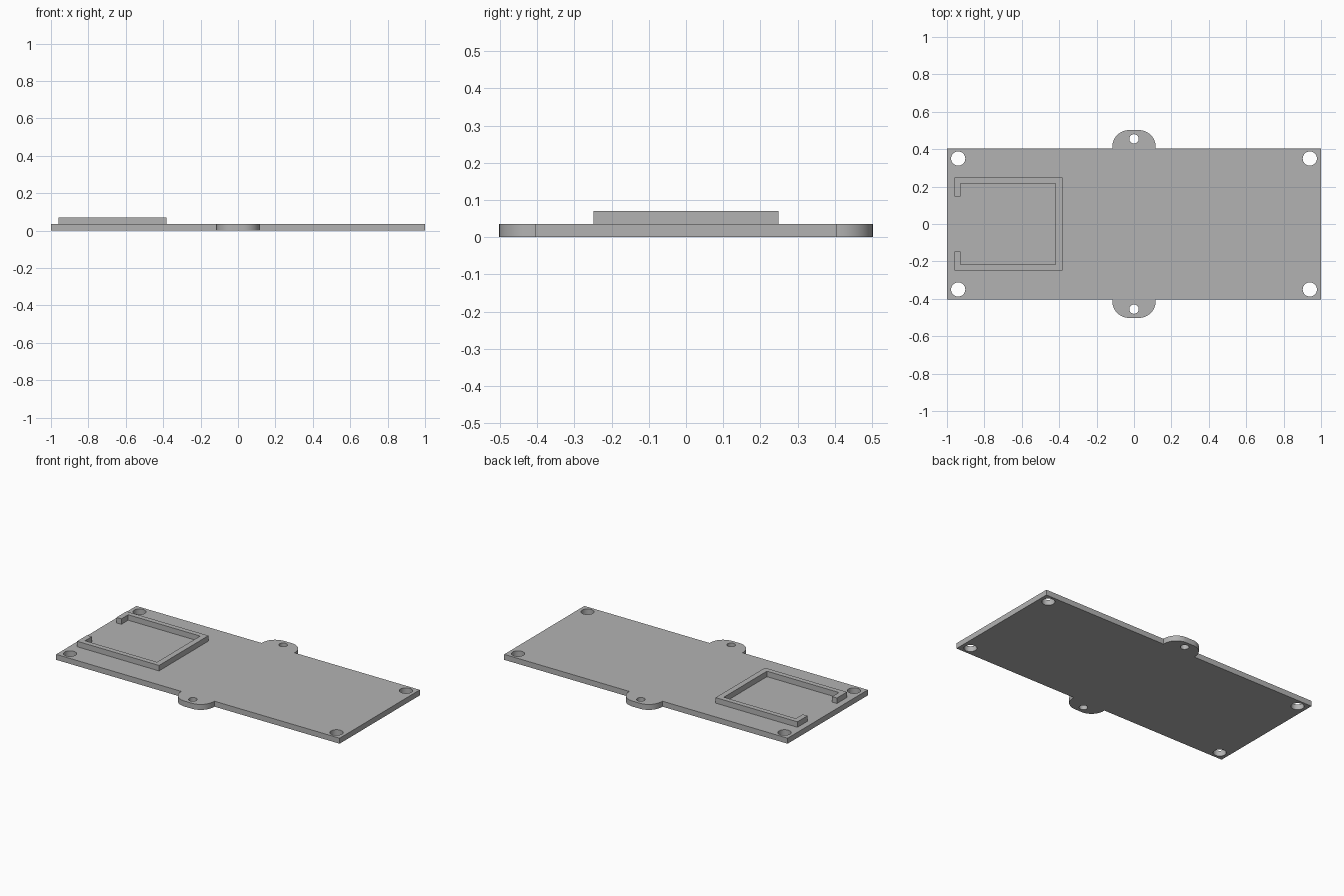
import bpy
from math import sin, cos, pi, radians

cube = bpy.data.objects.get("Cube")
if cube:
    bpy.data.objects.remove(cube, do_unlink=True)

grey = bpy.data.materials.new("plain grey")
grey.use_nodes = True
colour = (0.45, 0.45, 0.45, 1)
grey.diffuse_color = colour
grey.node_tree.nodes["Principled BSDF"].inputs["Base Color"].default_value = colour

THICK = 0.035
HALF_Y = 0.404
TAB_X, TAB_Y, TAB_R = 0.116, 0.502, 0.09


def arc(cx, cy, r, start, end, steps):
    """Points along an arc, angles in degrees."""
    angles = [radians(start + (end - start) * i / steps) for i in range(steps + 1)]
    return [(cx + r * cos(a), cy + r * sin(a)) for a in angles]


def circle(cx, cy, r, sides=32):
    return arc(cx, cy, r, 0, 360, sides)[:-1]


def slab(name, loops, z0, z1):
    """Extruded flat shape: the first loop is the outline, the rest are holes."""
    curve = bpy.data.curves.new(name, "CURVE")
    curve.dimensions = "2D"
    curve.fill_mode = "BOTH"
    curve.extrude = (z1 - z0) / 2
    for loop in loops:
        spline = curve.splines.new("POLY")
        spline.points.add(len(loop) - 1)
        for point, (x, y) in zip(spline.points, loop):
            point.co = (x, y, 0, 1)
        spline.use_cyclic_u = True
    curve.materials.append(grey)
    ob = bpy.data.objects.new(name, curve)
    ob.location.z = (z0 + z1) / 2
    bpy.context.collection.objects.link(ob)
    bpy.ops.object.select_all(action="DESELECT")
    ob.select_set(True)
    bpy.context.view_layer.objects.active = ob
    bpy.ops.object.convert(target="MESH")
    # Weld the caps to the walls
    bpy.ops.object.mode_set(mode="EDIT")
    bpy.ops.mesh.select_all(action="SELECT")
    bpy.ops.mesh.remove_doubles(threshold=0.0001)
    bpy.ops.mesh.normals_make_consistent(inside=False)
    bpy.ops.object.mode_set(mode="OBJECT")
    bpy.ops.object.shade_smooth_by_angle(angle=radians(30))
    return ob


# Base plate: rectangle with a rounded mounting tab on each long side
half = [(1, -HALF_Y), (1, HALF_Y), (TAB_X, HALF_Y)]
half += arc(TAB_X - TAB_R, TAB_Y - TAB_R, TAB_R, 0, 90, 12)
half += arc(TAB_R - TAB_X, TAB_Y - TAB_R, TAB_R, 90, 180, 12)
half += [(-TAB_X, HALF_Y)]
outline = half + [(-x, -y) for x, y in half]

# Corner screw holes and smaller tab holes
holes = [circle(sx * 0.94, sy * 0.35, 0.038) for sx in (-1, 1) for sy in (-1, 1)]
holes += [circle(0, sy * 0.455, 0.025) for sy in (-1, 1)]
slab("base_plate", [outline] + holes, 0, THICK)

# Raised frame with an open gap at the short end
upper = [(-0.383, 0.249), (-0.961, 0.249), (-0.961, 0.148),
         (-0.927, 0.148), (-0.927, 0.217), (-0.419, 0.217)]
frame = upper + [(x, -y) for x, y in reversed(upper)]
slab("raised_frame", [frame], THICK, 0.07)
